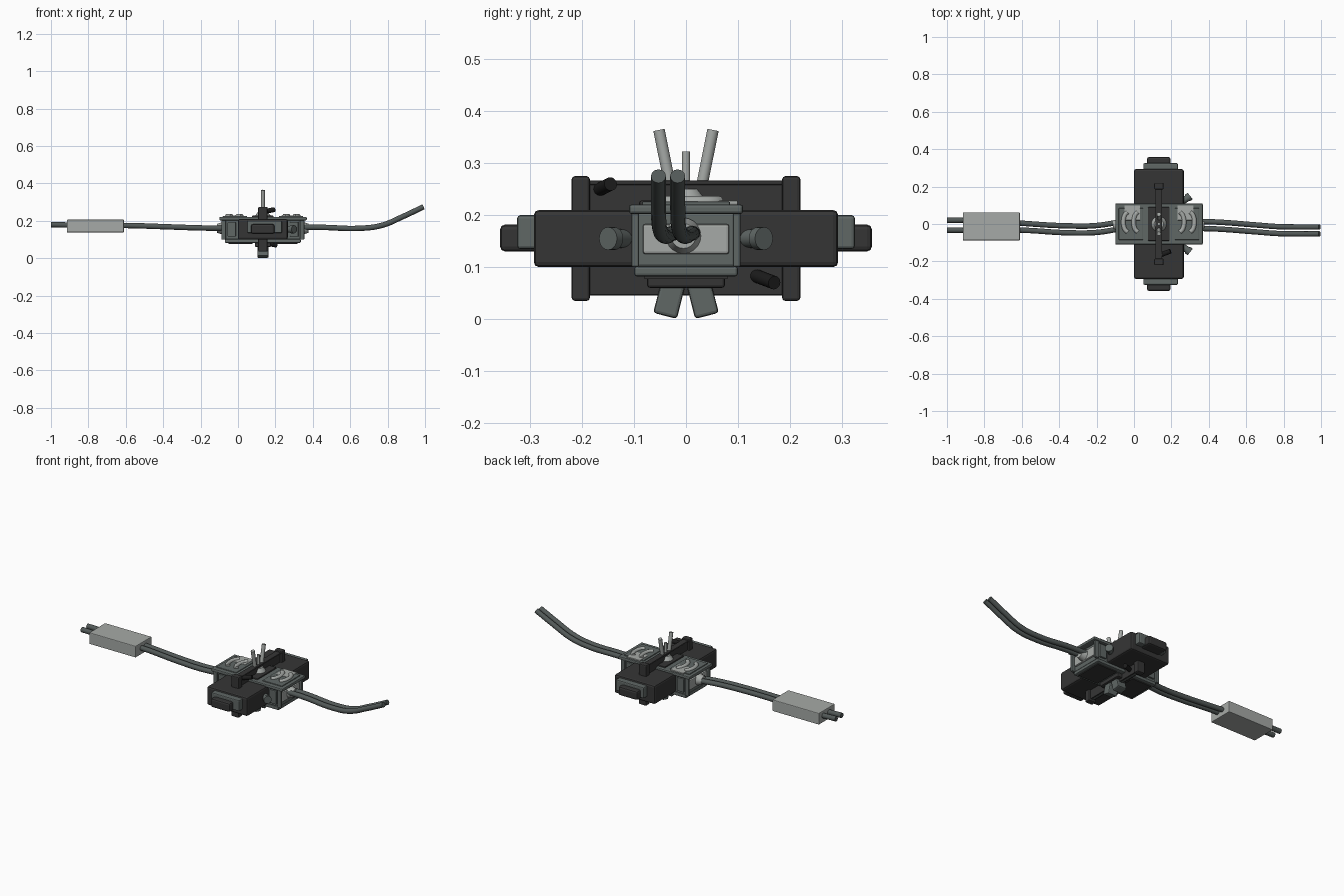
import bpy, math
from mathutils import Vector

cube = bpy.data.objects.get("Cube")
if cube:
    bpy.data.objects.remove(cube)


def material(name, r, g, b):
    m = bpy.data.materials.new(name)
    m.use_nodes = True
    m.diffuse_color = (r, g, b, 1)
    m.node_tree.nodes["Principled BSDF"].inputs["Base Color"].default_value = (r, g, b, 1)
    return m


DARK = material("charcoal", .036, .036, .036)
SLATE = material("slate", .115, .135, .13)
LIGHT = material("pale grey", .38, .40, .385)
CABLE = material("cable grey", .085, .1, .097)
BLACK = material("black", .012, .012, .012)
CX = .133  # middle of the mechanism


def finish(ob, name, mat, smooth=False):
    ob.name = name
    ob.data.materials.append(mat)
    if smooth:
        bpy.ops.object.shade_smooth_by_angle()
    return ob


def box(name, mat, x, y, z, bevel=.006, tilt=0):
    """Box from (low, high) ranges on each axis."""
    mid = [(a + b) / 2 for a, b in (x, y, z)]
    bpy.ops.mesh.primitive_cube_add(size=1, location=mid)
    ob = bpy.context.object
    ob.scale = [b - a for a, b in (x, y, z)]
    bpy.ops.object.transform_apply(location=False, rotation=False, scale=True)
    ob.rotation_euler.x = tilt
    if bevel:
        m = ob.modifiers.new("edges", "BEVEL")
        m.width, m.segments = bevel, 2
    return finish(ob, name, mat)


def rod(name, mat, a, b, r, r2=None, sides=20):
    a, b = Vector(a), Vector(b)
    bpy.ops.mesh.primitive_cone_add(vertices=sides, radius1=r, radius2=r if r2 is None else r2,
                                    depth=(b - a).length, location=(a + b) / 2)
    ob = bpy.context.object
    ob.rotation_euler = (b - a).to_track_quat("Z", "Y").to_euler()
    return finish(ob, name, mat, True)


def tube(name, mat, points, r):
    cu = bpy.data.curves.new(name, "CURVE")
    cu.dimensions = "3D"
    cu.bevel_depth, cu.bevel_resolution = r, 4
    cu.resolution_u, cu.use_fill_caps = 8, True
    sp = cu.splines.new("BEZIER")
    sp.bezier_points.add(len(points) - 1)
    for bp, p in zip(sp.bezier_points, points):
        bp.co = p
        bp.handle_left_type = bp.handle_right_type = "AUTO"
    ob = bpy.data.objects.new(name, cu)
    bpy.context.collection.objects.link(ob)
    cu.materials.append(mat)
    return ob


# Main crosswise housing
box("housing", DARK, (0, .266), (-.293, .293), (.1, .21), .01)
for side, s in (("front", -1), ("back", 1)):
    def span(a, b):
        return tuple(sorted((s * a, s * b)))
    box(side + "_end_block", SLATE, (.05, .235), span(.28, .325), (.135, .2))
    box(side + "_end_cap", DARK, (.07, .195), span(.28, .358), (.13, .182), .01)
    # Grille end posts
    box(side + "_grille_post", DARK, (.108, .158), span(.185, .22), (.035, .275))
    # Spread prongs and lower paddles
    rod(side + "_prong", LIGHT, (CX, s * .025, .23), (CX, s * .052, .364), .011)
    box(side + "_paddle", SLATE, (.103, .163), span(.007, .054), (.005, .085), .006, s * .25)
    # Slanted side plugs
    rod(side + "_plug", SLATE, (.25, s * .115, .155), (.295, s * .145, .155), .018)
    rod(side + "_plug_rim", SLATE, (.285, s * .138, .155), (.3, s * .15, .155), .022)

# Horizontal grille rods
n = 14
for i in range(n):
    z = .052 + i * (.206 / (n - 1))
    rod(f"grille_rod_{i}", SLATE, (CX, -.19, z), (CX, .19, z), .007, sides=12)
box("grille_core", DARK, (.12, .146), (-.19, .19), (.047, .264), 0)
box("grille_top", DARK, (.115, .151), (-.19, .19), (.258, .267), .003)

# Central block with plates
box("core", SLATE, (-.07, .336), (-.095, .095), (.1, .205))
box("top_plate", SLATE, (-.1, .368), (-.11, .11), (.202, .221))
box("lower_plate", SLATE, (-.07, .336), (-.1, .1), (.082, .102))
box("raised_middle", DARK, (.075, .19), (-.09, .09), (.215, .228), .004)
box("lower_middle", DARK, (.09, .176), (-.075, .075), (.06, .09))

for side, s in (("right", -1), ("left", 1)):
    def xs(a, b):
        return tuple(sorted((CX + s * a, CX + s * b)))
    box(side + "_end_panel", LIGHT, xs(.2, .214), (-.083, .083), (.125, .183), .005)
    rod(side + "_cable_collar", LIGHT, (CX + s * .21, -.005, .16), (CX + s * .245, -.005, .16), .035, .024)
    box(side + "_under_panel", DARK, xs(.055, .185), (-.08, .08), (.077, .083), 0)
    box(side + "_top_inlay", SLATE, xs(.085, .215), (-.085, .085), (.216, .226), .003)
    box(side + "_light_inlay", LIGHT, xs(.1, .185), (.02, .1), (.22, .228), .002)
    for f, y in (("front", -1), ("back", 1)):
        ys = tuple(sorted((y * .09, y * .105)))
        box(f"{side}_{f}_side_tile", SLATE, xs(.145, .19), ys, (.115, .195), .004)
        box(f"{side}_{f}_corner_post", SLATE, xs(.198, .222), ys, (.1, .205), .004)
    # Curved clasps on the top plate
    for j, off in enumerate((.125, .18)):
        pts = []
        for k in range(7):
            t = math.radians(-75 + 25 * k)
            pts.append((CX + s * (off - .02 + .03 * math.cos(t)), .01 + .055 * math.sin(t), .225))
        tube(f"{side}_clasp_{j}", LIGHT, pts, .012)

# Middle spike with collar
rod("spike", LIGHT, (CX, 0, .22), (CX, 0, .323), .008)
rod("spike_collar", LIGHT, (CX, 0, .222), (CX, 0, .25), .045, .025)

# Black offset stubs
rod("upper_stub", BLACK, (.13, -.17, .248), (.195, -.145, .26), .013)
rod("lower_stub", BLACK, (.13, .13, .085), (.205, .17, .07), .013)

# Paired cables and inline box
for i, d in enumerate((0, -.037)):
    tube(f"left_cable_{i}", CABLE, [
        (.33, .014 + d, .165), (.45, .01 + d, .165), (.65, -.005 + d, .16),
        (.77, -.014 + d, .176), (.88, -.016 + d, .222), (.992, -.016 + d, .275)], .0145)
    w = .02 if i == 0 else -.033
    tube(f"right_cable_{i}", CABLE, [
        (-.06, .014 + d, .16), (-.2, -.008 + d, .162), (-.35, -.01 + d, .167),
        (-.6, .004 + d, .175), (-.8, w, .175), (-1, w, .18)], .0145)
box("inline_box", LIGHT, (-.915, -.61), (-.088, .062), (.138, .206), .004)
